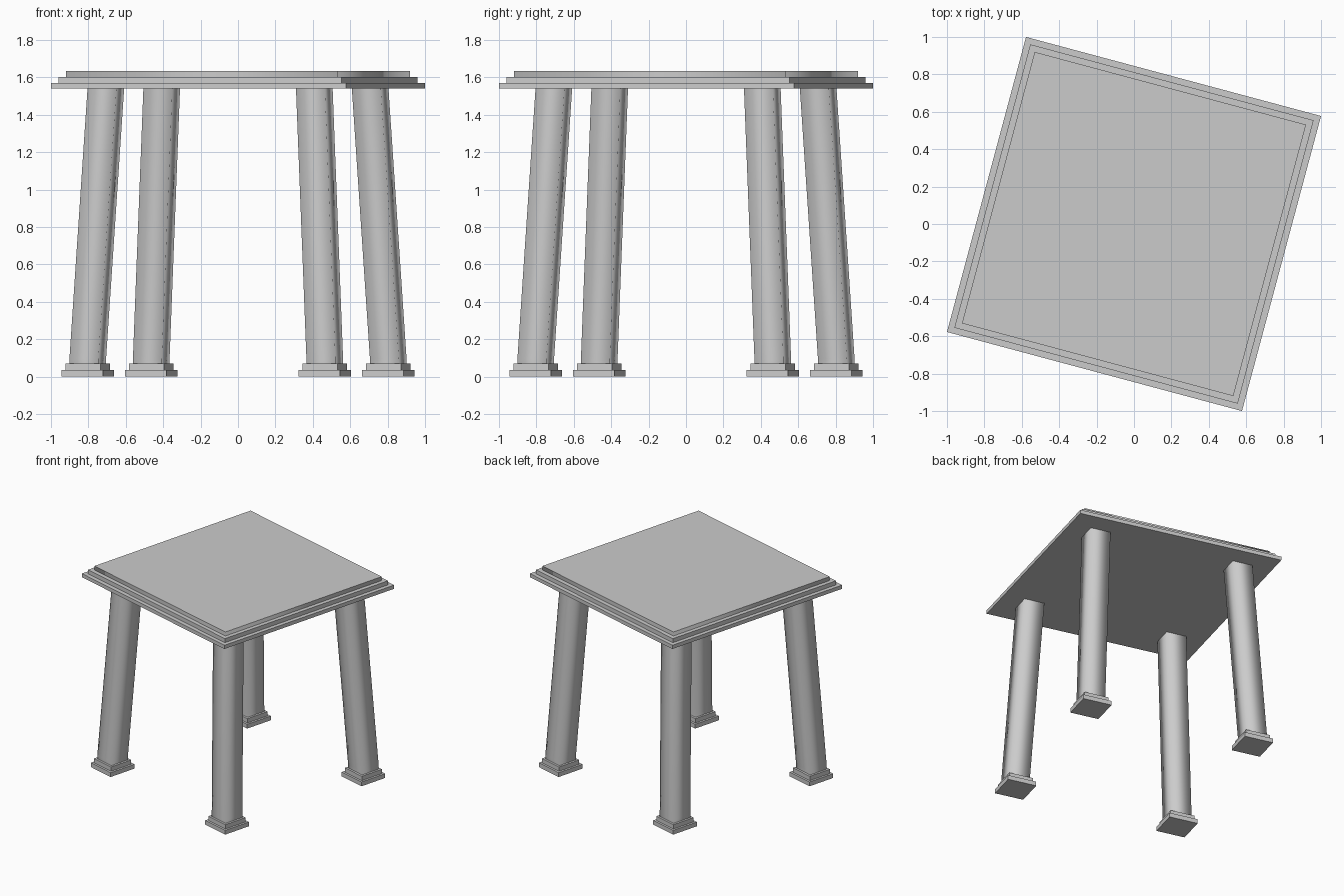
import bpy
import bmesh
from math import radians
from mathutils import Matrix

cube = bpy.data.objects.get("Cube")
if cube:
    bpy.data.objects.remove(cube, do_unlink=True)

TURN = Matrix.Rotation(radians(-15), 4, "Z")

grey = bpy.data.materials.new("stone_grey")
grey.use_nodes = True
grey.diffuse_color = (0.6, 0.6, 0.6, 1)
grey.node_tree.nodes["Principled BSDF"].inputs["Base Color"].default_value = (0.6, 0.6, 0.6, 1)


def square_column(name, rings, smooth=False):
    """Loft square rings given as (centre x, centre y, half width, z)."""
    bm = bmesh.new()
    loops = []
    for cx, cy, h, z in rings:
        corners = ((-h, -h), (h, -h), (h, h), (-h, h))
        loops.append([bm.verts.new((cx + x, cy + y, z)) for x, y in corners])
    for low, high in zip(loops, loops[1:]):
        for i in range(4):
            j = (i + 1) % 4
            bm.faces.new((low[i], low[j], high[j], high[i])).smooth = smooth
    bm.faces.new(loops[0][::-1])
    bm.faces.new(loops[-1])
    # Caps stay crisp while the sides may blend around the corners
    for loop in (loops[0], loops[-1]):
        for i in range(4):
            bm.edges.get((loop[i], loop[(i + 1) % 4])).smooth = False
    bm.transform(TURN)
    mesh = bpy.data.meshes.new(name)
    bm.to_mesh(mesh)
    bm.free()
    mesh.materials.append(grey)
    obj = bpy.data.objects.new(name, mesh)
    bpy.context.collection.objects.link(obj)


def slab(name, x, y, half, bottom, top, smooth=False):
    square_column(name, [(x, y, half, bottom), (x, y, half, top)], smooth)


# Stepped table top
slab("top_lower_step", 0, 0, 0.8165, 1.54, 1.57)
slab("top_middle_step", 0, 0, 0.784, 1.57, 1.603)
slab("table_top", 0, 0, 0.751, 1.603, 1.635, True)

# Four splayed legs on stepped feet
FOOT, HEAD, HALF = 0.656, 0.577, 0.08
for side, sx in (("left", 1), ("right", -1)):
    for end, sy in (("front", -1), ("back", 1)):
        label = f"{end}_{side}"
        x, y = sx * FOOT, sy * FOOT
        slab(f"{label}_foot_base", x, y, 0.114, 0, 0.035)
        slab(f"{label}_foot_step", x, y, 0.097, 0.035, 0.07)
        square_column(f"{label}_leg", [
            (x, y, HALF, 0.07),
            (x, y, HALF, 0.095),
            (sx * HEAD, sy * HEAD, HALF, 1.54),
        ], True)
